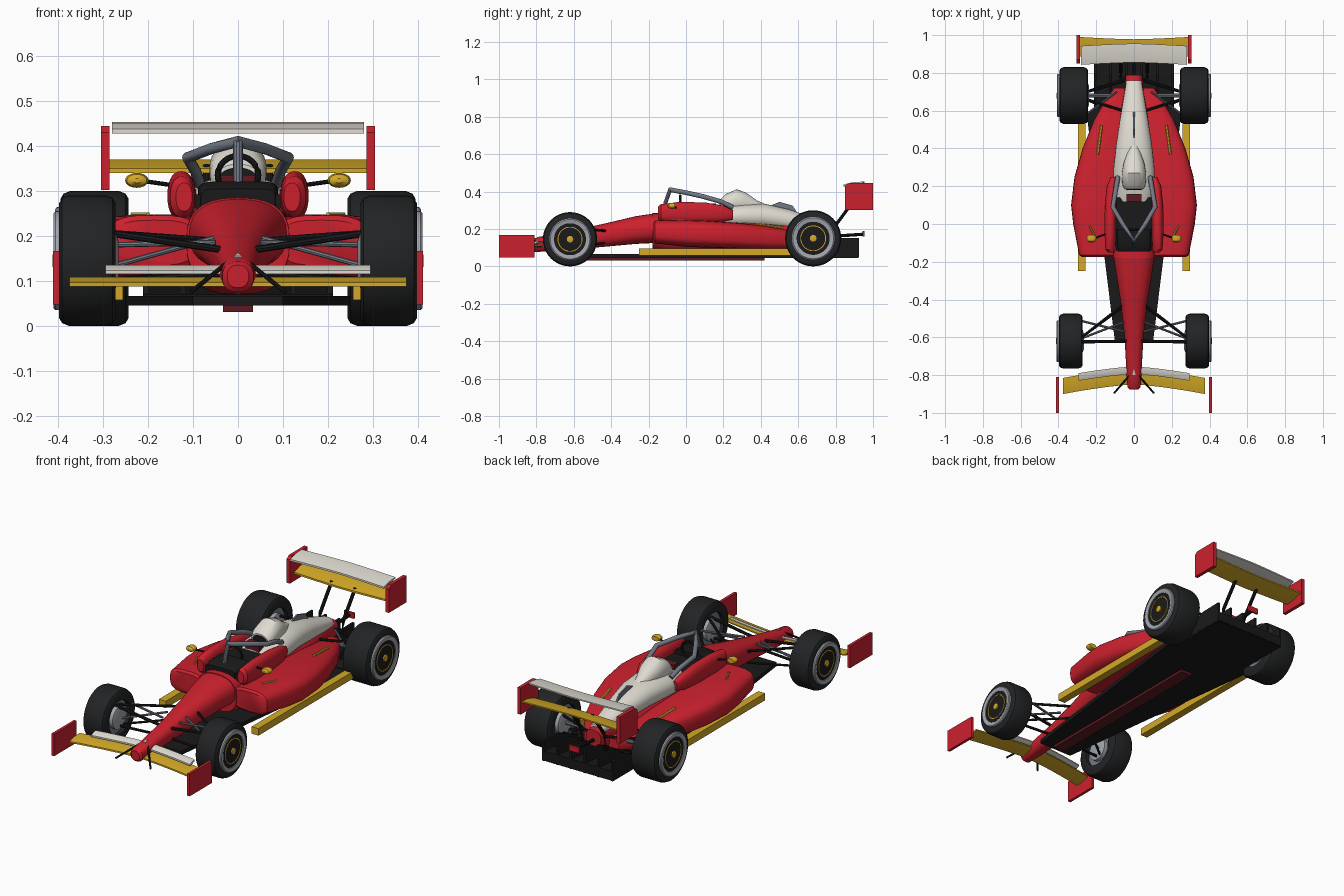
import bpy, bmesh, math
from mathutils import Vector

if "Cube" in bpy.data.objects:
    bpy.data.objects.remove(bpy.data.objects["Cube"])


def mat(name, r, g, b):
    m = bpy.data.materials.new(name)
    m.diffuse_color = (r, g, b, 1)
    m.use_nodes = True
    m.node_tree.nodes["Principled BSDF"].inputs["Base Color"].default_value = m.diffuse_color
    return m


RED = mat("red", 0.60, 0.015, 0.027)
YELLOW = mat("yellow", 0.66, 0.40, 0.02)
WHITE = mat("off_white", 0.74, 0.71, 0.64)
BLACK = mat("black", 0.010, 0.010, 0.011)
TYRE = mat("tyre_black", 0.016, 0.017, 0.018)
STEEL = mat("steel_grey", 0.17, 0.19, 0.23)
SILVER = mat("silver", 0.36, 0.38, 0.42)
MAROON = mat("maroon", 0.11, 0.010, 0.016)


def make(name, verts, faces, material, smooth=True):
    me = bpy.data.meshes.new(name)
    me.from_pydata([tuple(v) for v in verts], [], faces)
    bm = bmesh.new()
    bm.from_mesh(me)
    bmesh.ops.recalc_face_normals(bm, faces=bm.faces)
    bm.to_mesh(me)
    bm.free()
    me.materials.append(material)
    ob = bpy.data.objects.new(name, me)
    bpy.context.collection.objects.link(ob)
    if smooth:
        bpy.ops.object.select_all(action='DESELECT')
        ob.select_set(True)
        bpy.context.view_layer.objects.active = ob
        bpy.ops.object.shade_smooth_by_angle(angle=math.radians(35))
    return ob


def skin(name, rings, material, cap=True, closed=False, smooth=True):
    """Join equal rings of points into a surface."""
    n, m = len(rings[0]), len(rings)
    verts = [p for r in rings for p in r]
    faces = []
    for i in range(m if closed else m - 1):
        a, b = i * n, (i + 1) % m * n
        faces += [(a + k, a + (k + 1) % n, b + (k + 1) % n, b + k) for k in range(n)]
    if cap and not closed:
        faces += [tuple(range(n)), tuple(range((m - 1) * n, m * n))]
    return make(name, verts, faces, material, smooth)


def loft(name, stations, material, power=2.0, n=28):
    """Stations along y: (y, x centre, half width, z bottom, z top)."""
    rings = []
    for y, xc, hw, z0, z1 in stations:
        ring = []
        for k in range(n):
            t = 2 * math.pi * k / n
            c, s = math.cos(t), math.sin(t)
            sx = math.copysign(abs(c) ** (2 / power), c)
            sz = math.copysign(abs(s) ** (2 / power), s)
            ring.append((xc + hw * sx, y, (z0 + z1) / 2 + (z1 - z0) / 2 * sz))
        rings.append(ring)
    return skin(name, rings, material)


def box(name, x0, x1, y0, y1, z0, z1, material):
    lo = [(x0, y0, z0), (x1, y0, z0), (x1, y1, z0), (x0, y1, z0)]
    return skin(name, [lo, [(x, y, z1) for x, y, z in lo]], material, smooth=False)


def rod(name, pts, radius, material, n=10):
    pts = [Vector(p) for p in pts]
    rings = []
    for i, p in enumerate(pts):
        d = (pts[min(i + 1, len(pts) - 1)] - pts[max(i - 1, 0)]).normalized()
        u = d.cross(Vector((0, 0, 1)) if abs(d.z) < 0.9 else Vector((0, 1, 0))).normalized()
        v = d.cross(u)
        rings.append([p + radius * (u * math.cos(2 * math.pi * k / n) + v * math.sin(2 * math.pi * k / n))
                      for k in range(n)])
    return skin(name, rings, material)


def lathe(name, profile, y, z, side, material, closed=False, n=48):
    """Spin (x, radius) points about a wheel axle."""
    rings = [[(side * x, y + r * math.cos(2 * math.pi * k / n), z + r * math.sin(2 * math.pi * k / n))
              for k in range(n)] for x, r in profile]
    return skin(name, rings, material, closed=closed)


def wing(name, half, y0, y1, z0, z1, sweep, material, thick=0.012):
    rings = []
    for i in range(-8, 9):
        f = abs(i / 8)
        dy = sweep * f ** 1.4
        rings.append([(half * i / 8, y + dy, z) for y, z in (
            (y0, z0), (y0, z0 + thick * 0.7), ((y0 + y1) / 2, (z0 + z1) / 2 + thick * 0.7),
            (y1, z1), (y1, z1 - thick * 0.5), ((y0 + y1) / 2, (z0 + z1) / 2 - thick * 0.5))])
    return skin(name, rings, material)


# Nose, tub and gearbox tail
loft("nose", [(-.875, 0, .024, .085, .135), (-.865, 0, .035, .075, .143), (-.78, 0, .040, .078, .155),
              (-.6, 0, .050, .09, .192), (-.4, 0, .073, .108, .237), (-.27, 0, .094, .12, .268),
              (-.17, 0, .110, .125, .283)], RED, 2.4)
loft("cockpit_tub", [(-.18, 0, .115, .09, .285), (-.1, 0, .12, .07, .285), (.2, 0, .12, .07, .28),
                     (.5, 0, .09, .07, .24), (.7, 0, .05, .09, .23), (.79, 0, .045, .13, .215)], RED, 2.6)
box("rear_light", -.03, .03, .945, .955, .16, .19, RED)
rod("rear_light_stalk", [(0, .77, .16), (0, .95, .172)], .009, BLACK)

# Floor, plank and diffuser
outline = [(-.63, .10), (.58, .25), (.62, .21), (.92, .21)]
plan = [(-w, y) for y, w in outline] + [(w, y) for y, w in reversed(outline)]
skin("floor", [[(x, y, z) for x, y in plan] for z in (.045, .066)], BLACK, smooth=False)
box("plank", -.033, .033, -.6, .42, .031, .045, MAROON)
skin("diffuser", [[(x, .6, .05), (x, .925, .05), (x, .925, .10), (x, .6, .07)] for x in (-.21, .21)],
     BLACK, smooth=False)
for i in range(6):
    x = -.205 + .082 * i
    skin("diffuser_fin", [[(x + d, .62, .06), (x + d, .925, .046), (x + d, .925, .153), (x + d, .80, .15),
                           (x + d, .66, .09)] for d in (-.006, .006)], BLACK, smooth=False)

# Engine cover and airbox
loft("engine_cover", [(.12, 0, .09, .22, .30), (.2, 0, .112, .2, .325), (.3, 0, .108, .2, .335),
                      (.42, 0, .095, .2, .335), (.55, 0, .075, .19, .305), (.68, 0, .053, .18, .262),
                      (.76, 0, .04, .18, .235)], WHITE, 2.2)
loft("airbox", [(.185, 0, .05, .28, .36), (.21, 0, .062, .28, .385), (.27, 0, .064, .28, .412),
                (.32, 0, .055, .28, .395), (.38, 0, .035, .28, .352), (.42, 0, .02, .28, .335)], WHITE, 2.2)
loft("airbox_intake", [(.18, 0, .04, .31, .352), (.187, 0, .04, .31, .352)], BLACK)
skin("engine_fin", [[(x, .44, .32), (x, .5, .345), (x, .57, .325), (x, .60, .28)] for x in (-.004, .004)],
     STEEL, smooth=False)

# Cockpit interior, dash, headrest and steering wheel
box("cockpit_interior", -.095, .095, -.14, .14, .24, .292, BLACK)
loft("dash", [(-.145, 0, .083, .23, .305), (-.12, 0, .088, .23, .321), (-.03, 0, .09, .23, .321)], BLACK, 6)
box("headrest", -.04, .04, .12, .16, .285, .335, MAROON)
rod("steering_wheel", [(.045 * math.sin(a * math.pi / 12), -.03, .335 + .043 * math.cos(a * math.pi / 12))
                       for a in range(25)], .007, BLACK)

# Halo
rod("halo_pillar", [(0, -.115, .27), (0, -.11, .34), (0, -.085, .41)], .011, STEEL)
rod("halo_hoop", [(-.085, .25, .315), (-.095, .19, .345), (-.112, .09, .374), (-.06, .0, .394), (0, -.085, .41),
                  (.06, .0, .394), (.112, .09, .374), (.095, .19, .345), (.085, .25, .315)], .0125, STEEL, 12)

# Wings
wing("front_wing", .375, -.85, -.765, .088, .109, -.05, YELLOW)
wing("front_flap", .295, -.795, -.755, .115, .135, -.035, WHITE)
wing("rear_wing", .288, .875, .978, .34, .37, .012, YELLOW, .014)
wing("rear_flap", .28, .855, .955, .428, .453, -.012, WHITE, .014)
skin("nose_marking", [[(-.009, -.80, z), (.009, -.80, z), (0, -.765, z + .008)] for z in (.148, .155)],
     WHITE, smooth=False)

for s in (-1, 1):
    ex = sorted((s * .397, s * .412))
    box("front_endplate", *ex, -1, -.81, .048, .167, RED)
    ex = sorted((s * .286, s * .305))
    skin("rear_endplate", [[(x, .85, .302), (x, 1, .302), (x, 1, .445), (x, .87, .445), (x, .85, .43)]
                           for x in ex], RED, smooth=False)
    rod("rear_wing_strut", [(s * .07, .78, .12), (s * .07, .80, .22), (s * .07, .90, .355)], .009, BLACK)
    rod("nose_canard", [(s * .022, -.80, .142), (s * .105, -.895, .075)], .005, BLACK)

    # Sidepod, cockpit flank and skirt
    loft("sidepod", [(-.175, s * .185, .09, .135, .235), (-.165, s * .187, .103, .122, .246),
                     (0, s * .19, .132, .105, .248), (.1, s * .19, .143, .10, .245),
                     (.25, s * .18, .135, .095, .235), (.4, s * .16, .112, .09, .22),
                     (.55, s * .12, .092, .09, .195), (.65, s * .09, .065, .09, .175),
                     (.72, s * .07, .035, .10, .16)], RED, 3.2)
    loft("cockpit_flank", [(-.15, s * .12, .018, .255, .318), (-.135, s * .124, .027, .242, .332),
                           (-.04, s * .126, .031, .235, .344), (.1, s * .124, .031, .235, .342),
                           (.2, s * .118, .026, .24, .325), (.25, s * .108, .014, .25, .30)], RED, 2.3)
    ex = sorted((s * .256, s * .297))
    box("side_skirt", *ex, -.25, .60, .058, .096, YELLOW)
    # Painted slits on the sidepod
    rod("slit", [(s * .192, .37, .226), (s * .172, .52, .206)], .007, YELLOW, 6)
    rod("slit", [(s * .20, -.08, .248), (s * .235, -.01, .248)], .005, YELLOW, 6)

    # Mirror
    loft("mirror", [(-.098, s * .225, .008, .318, .328), (-.09, s * .225, .022, .31, .337),
                    (-.075, s * .225, .026, .307, .34), (-.058, s * .225, .022, .311, .336)], YELLOW)
    rod("mirror_stalk", [(s * .14, -.05, .312), (s * .21, -.075, .322)], .005, BLACK)

    # Wheels: tyre, rim ring, cover, painted ring, hub and inner brake drum
    for tag, y, R, a, b in (("front", -.62, .145, .272, .398), ("rear", .68, .15, .243, .395)):
        lathe(tag + "_tyre", [(a, .62 * R), (a, .88 * R), (a + .007, .96 * R), (a + .022, R), (b - .022, R),
                              (b - .007, .96 * R), (b, .88 * R), (b, .62 * R)], y, R, s, TYRE, True)
        lathe(tag + "_rim", [(b - .02, .76 * R), (b + .008, .76 * R), (b + .012, .73 * R), (b + .008, .59 * R),
                             (b - .02, .59 * R)], y, R, s, SILVER, True)
        lathe(tag + "_wheel_cover", [(b - .02, .6 * R), (b + .003, .6 * R), (b + .006, .2 * R)], y, R, s, BLACK)
        lathe(tag + "_rim_stripe", [(b + .002, .46 * R), (b + .007, .46 * R), (b + .007, .43 * R),
                                    (b + .002, .43 * R)], y, R, s, YELLOW, True)
        lathe(tag + "_hub", [(b, .12 * R), (b + .013, .12 * R), (b + .015, .07 * R)], y, R, s, YELLOW, n=16)
        lathe(tag + "_inner_rim", [(a + .02, .63 * R), (a + .03, .63 * R)], y, R, s, STEEL)
        lathe(tag + "_brake_drum", [(a - .006, .3 * R), (a, .42 * R), (a + .03, .42 * R)], y, R, s, SILVER)

    # Suspension arms
    for p, q, r, m in (
            ((.04, -.62, .17), (.29, -.625, .207), .008, BLACK), ((.06, -.43, .19), (.29, -.61, .207), .007, BLACK),
            ((.04, -.62, .115), (.29, -.62, .10), .007, BLACK), ((.06, -.44, .125), (.29, -.61, .10), .006, BLACK),
            ((.05, -.57, .185), (.29, -.51, .18), .006, STEEL), ((.055, -.52, .195), (.29, -.61, .13), .006, STEEL),
            ((.06, .60, .19), (.28, .67, .20), .007, BLACK), ((.04, .76, .18), (.28, .69, .20), .007, BLACK),
            ((.06, .58, .12), (.28, .67, .10), .007, BLACK), ((.04, .77, .13), (.28, .69, .10), .007, BLACK),
            ((.09, .70, .21), (.28, .56, .17), .006, STEEL), ((.0, .68, .15), (.28, .68, .15), .010, STEEL)):
        rod("suspension_arm", [(s * p[0], p[1], p[2]), (s * q[0], q[1], q[2])], r, m, 8)
